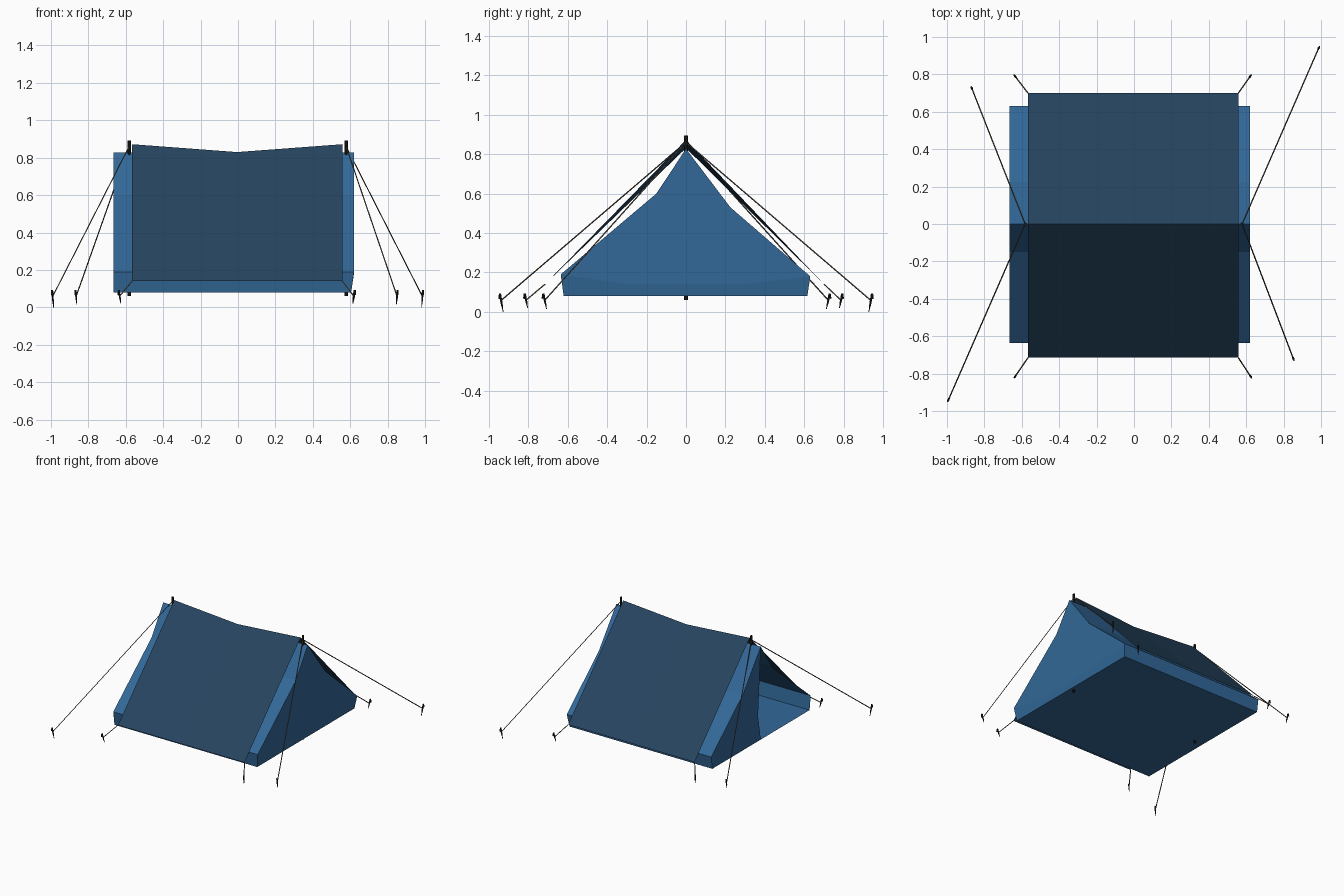
import bpy, bmesh
from mathutils import Vector

if "Cube" in bpy.data.objects:
    bpy.data.objects.remove(bpy.data.objects["Cube"])


def mat(name, col):
    m = bpy.data.materials.new(name)
    m.diffuse_color = (*col, 1)
    m.use_nodes = True
    m.node_tree.nodes["Principled BSDF"].inputs["Base Color"].default_value = m.diffuse_color
    return m


INNER = mat("inner blue", (0.032, 0.138, 0.315))
FLY = mat("fly navy", (0.019, 0.058, 0.115))
DARK = mat("dark metal", (0.012, 0.012, 0.013))
CORD = mat("cord grey brown", (0.13, 0.11, 0.09))


def finish(name, bm, material):
    me = bpy.data.meshes.new(name)
    bm.to_mesh(me)
    bm.free()
    me.materials.append(material)
    ob = bpy.data.objects.new(name, me)
    bpy.context.collection.objects.link(ob)
    return ob


def rod(bm, stations, sides=6):
    """Tube through (point, radius) stations, all along one direction."""
    axis = (Vector(stations[-1][0]) - Vector(stations[0][0])).normalized()
    rot = axis.to_track_quat('Z', 'Y')
    rings = []
    for p, r in stations:
        ring = []
        for i in range(sides):
            v = Vector((r, 0, 0))
            v.rotate(Vector((0, 0, 1)).rotation_difference(Vector((0, 0, 1))))
            import math
            a = 2 * math.pi * i / sides
            v = Vector((r * math.cos(a), r * math.sin(a), 0))
            ring.append(bm.verts.new(Vector(p) + rot @ v))
        rings.append(ring)
    for a, b in zip(rings, rings[1:]):
        for i in range(sides):
            j = (i + 1) % sides
            bm.faces.new((a[i], a[j], b[j], b[i]))
    bm.faces.new(rings[0][::-1])
    bm.faces.new(rings[-1])


# Inner tent: sagging profile (y, z) extruded along x, with floor
profile = [(-.62, .08), (-.635, .19), (-.15, .6), (0, .827),
           (.225, .53), (.63, .18), (.615, .08)]
bm = bmesh.new()
left = [bm.verts.new((-.665, y, z)) for y, z in profile]
right = [bm.verts.new((.605 if z < .1 else .62, y, z)) for y, z in profile]
n = len(profile)
for i in range(n):
    j = (i + 1) % n
    bm.faces.new((left[i], left[j], right[j], right[i]))
# closed right end: low band with a dipping top edge, wall above
dip = [bm.verts.new((.614, y, .14)) for y in (-.3, .3)]
bm.faces.new((right[0], right[6], right[5], dip[1], dip[0], right[1]))
bm.faces.new((right[1], dip[0], dip[1], right[5], right[4], right[3], right[2]))
# left end: rear half is a closed flap, front half is the open door
flap = [bm.verts.new((-.665, y, z)) for y, z in ((.035, .28), (0, .08))]
bm.faces.new((left[3], flap[0], flap[1], left[6], left[5], left[4]))
finish("inner_tent", bm, INNER)

# Fly sheet: thin sheet over the ridge that sags in the middle
bm = bmesh.new()
rows = []
for x, zr in ((-.567, .872), (-.005, .83), (.558, .872)):
    rows.append([bm.verts.new((x, y, z))
                 for y, z in ((-.715, .14), (0, zr), (.70, .14))])
for a, b in zip(rows, rows[1:]):
    for i in range(2):
        bm.faces.new((a[i], b[i], b[i + 1], a[i + 1]))
finish("fly_sheet", bm, FLY)

# Two upright poles
bm = bmesh.new()
for x in (-.582, .578):
    rod(bm, [((x, 0, .06), .009), ((x, 0, .893), .009)], 8)
finish("poles", bm, DARK)

# Guy lines and stakes: (anchor point, stake position, tip height)
lines = [((-.582, 0, .86), (-.99, -.935), 0), ((-.582, 0, .86), (-.865, .72), .015),
         ((.578, 0, .86), (.985, .935), 0), ((.578, 0, .86), (.85, -.715), .015),
         ((-.567, -.715, .14), (-.632, -.81), .02), ((.558, -.715, .14), (.62, -.81), .02),
         ((-.567, .70, .14), (-.632, .785), .02), ((.558, .70, .14), (.618, .785), .02)]
cords, stakes = bmesh.new(), bmesh.new()
for anchor, (sx, sy), tip in lines:
    rod(cords, [(anchor, .0035), ((sx, sy, .06), .0035)], 4)
    out = Vector((sx - anchor[0], sy - anchor[1], 0)).normalized() * .009
    foot, top = Vector((sx, sy, tip)) - out, Vector((sx, sy, .092)) + out
    rod(stakes, [(foot, .0015), (foot.lerp(top, .45), .005), (top, .006)])
    # hook at the stake head
    rod(stakes, [(top, .005), (top + out * 0.6 - Vector((0, 0, .025)), .004)])
finish("guy_lines", cords, CORD)
finish("stakes", stakes, DARK)
